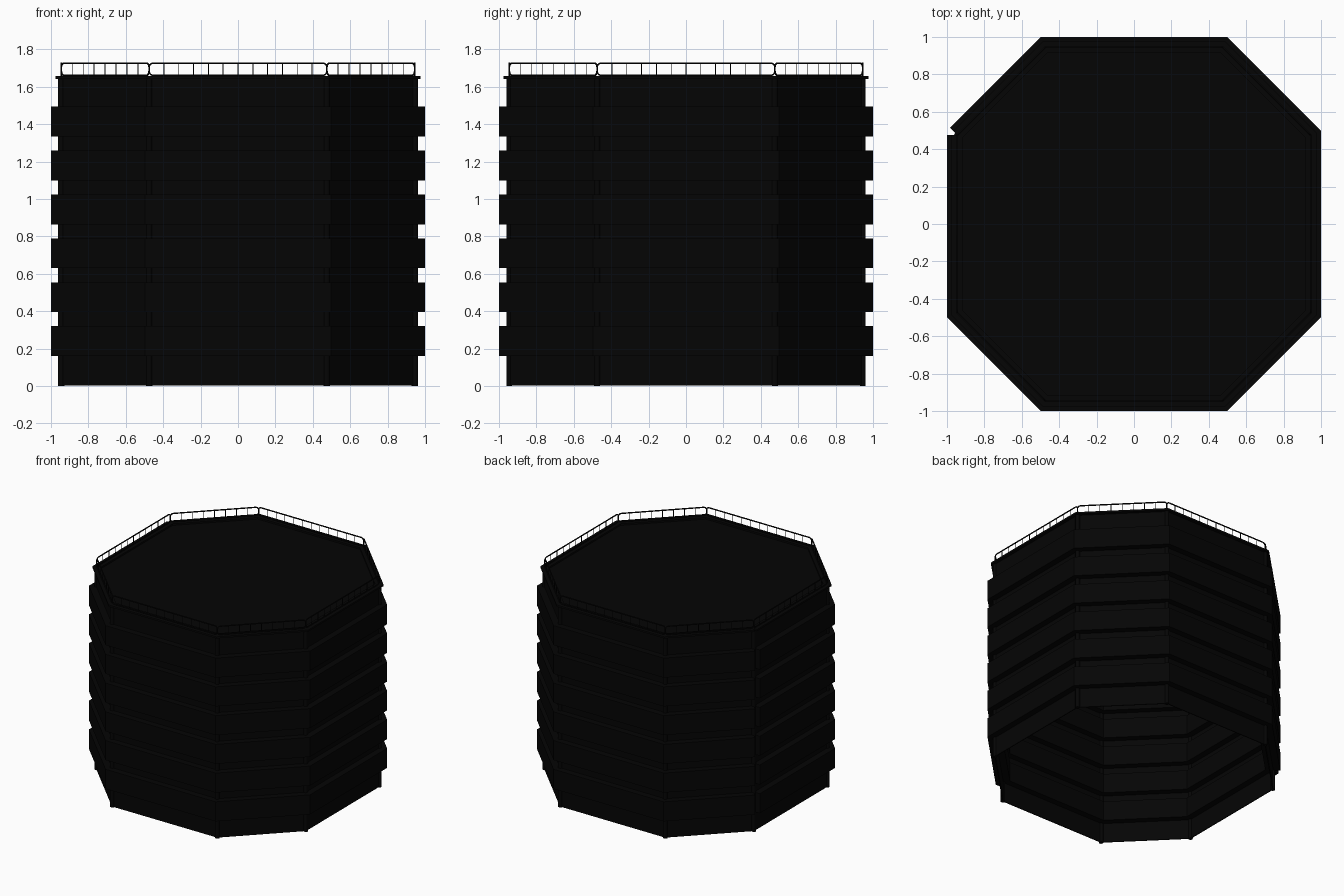
import bpy, bmesh, math
from mathutils import Vector

if "Cube" in bpy.data.objects:
    bpy.data.objects.remove(bpy.data.objects["Cube"])

mat = bpy.data.materials.new("black")
mat.diffuse_color = (0.0, 0.0, 0.0, 1)
mat.use_nodes = True
mat.node_tree.nodes["Principled BSDF"].inputs["Base Color"].default_value = mat.diffuse_color
mat.diffuse_color = (0.0015, 0.0015, 0.0015, 1)
mat.use_nodes = True
mat.node_tree.nodes["Principled BSDF"].inputs["Base Color"].default_value = mat.diffuse_color

# Plan outline: octagon centreline, open at the left-rear corner
A, B = 0.945, 0.475
PLAN = [Vector(p) for p in ((-A, B), (-A, -B), (-B, -A), (B, -A), (A, -B),
                            (A, B), (B, A), (-B, A), (-A, B))]


def finish(name, bm):
    bmesh.ops.recalc_face_normals(bm, faces=bm.faces)
    me = bpy.data.meshes.new(name)
    bm.to_mesh(me)
    bm.free()
    ob = bpy.data.objects.new(name, me)
    me.materials.append(mat)
    bpy.context.collection.objects.link(ob)
    return ob


def sweep(name, half, z0, z1):
    """Rectangular section swept along the open octagon with mitred corners."""
    normals = []
    for a, b in zip(PLAN, PLAN[1:]):
        d = (b - a).normalized()
        normals.append(Vector((d.y, -d.x)))
    bm = bmesh.new()
    rings = []
    for i, p in enumerate(PLAN):
        n0, n1 = normals[max(i - 1, 0)], normals[min(i, len(normals) - 1)]
        m = (n0 + n1) / (1 + n0.dot(n1))
        rings.append([bm.verts.new((*(p + m * s), z)) for s, z in
                      ((-half, z0), (half, z0), (half, z1), (-half, z1))])
    for r, q in zip(rings, rings[1:]):
        for k in range(4):
            j = (k + 1) % 4
            bm.faces.new((r[k], r[j], q[j], q[k]))
    bm.faces.new(rings[0])
    bm.faces.new(rings[-1])
    return finish(name, bm)


def tubes(name, paths, radius, cyclic):
    """Thin round tubes along point lists."""
    cu = bpy.data.curves.new(name, 'CURVE')
    cu.dimensions = '3D'
    cu.bevel_depth = radius
    cu.bevel_resolution = 1
    cu.use_fill_caps = True
    for pts in paths:
        s = cu.splines.new('POLY')
        s.points.add(len(pts) - 1)
        for sp, p in zip(s.points, pts):
            sp.co = (*p, 1)
        s.use_cyclic_u = cyclic
    cu.materials.append(mat)
    ob = bpy.data.objects.new(name, cu)
    bpy.context.collection.objects.link(ob)


# Thin window wall, protruding parapet bands and roof cap
sweep("window_wall", 0.004, 0.002, 1.645)
for i in range(6):
    z = 0.16 + 0.235 * i
    sweep(f"parapet_band_{i + 1}", 0.055, z, z + 0.16)
sweep("roof_cap", 0.03, 1.643, 1.657)

# Roof slab just below the cap
bm = bmesh.new()
low, top = ([bm.verts.new((p.x, p.y, z)) for p in PLAN[:-1]] for z in (1.63, 1.64))
bm.faces.new(low)
bm.faces.new(top)
for i in range(8):
    j = (i + 1) % 8
    bm.faces.new((low[i], low[j], top[j], top[i]))
finish("roof_slab", bm)

# Corner columns
tubes("corner_columns", [[(p.x, p.y, 0), (p.x, p.y, 1.645)] for p in PLAN[1:]],
      0.018, False)

# Railing: one rounded frame and its balusters per side
Z0, Z1, R = 1.661, 1.727, 0.022
frames, bars = [], []
for a, b in zip(PLAN, PLAN[1:]):
    d = (b - a).normalized()
    L = (b - a).length
    pts = []
    for cx, cz, start in ((L - R, Z1 - R, 0), (R, Z1 - R, 90),
                          (R, Z0 + R, 180), (L - R, Z0 + R, 270)):
        for t in (0, 30, 60, 90):
            w = math.radians(start + t)
            q = a + d * (cx + R * math.cos(w))
            pts.append((q.x, q.y, cz + R * math.sin(w)))
    frames.append(pts)
    n = 12 if L > 0.8 else 8
    for k in range(1, n):
        q = a.lerp(b, k / n)
        bars.append([(q.x, q.y, Z0), (q.x, q.y, Z1)])
tubes("railing_frames", frames, 0.005, True)
tubes("railing_balusters", bars, 0.0025, False)
